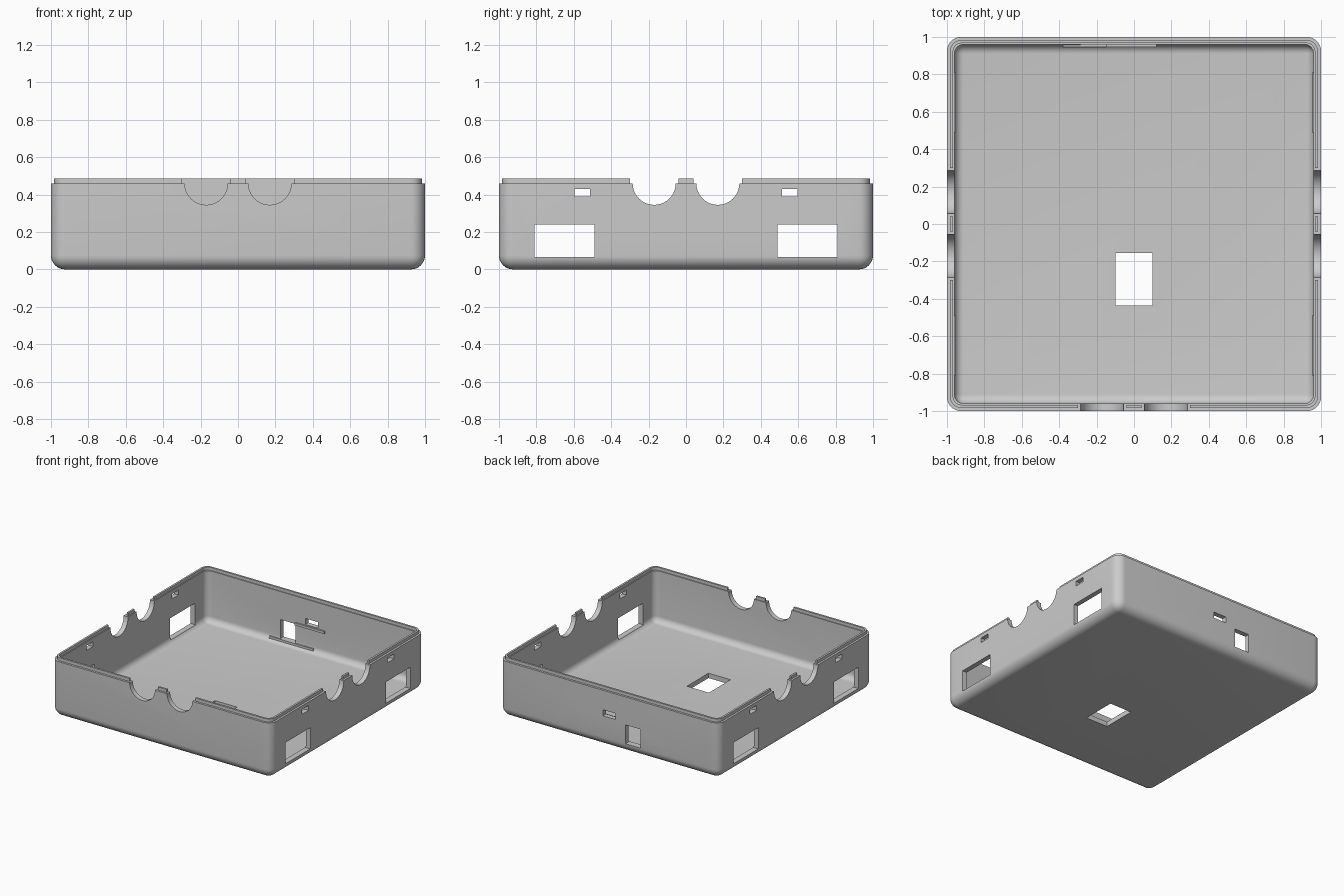
import bpy
import bmesh
from math import radians
from mathutils import Matrix, Vector

if "Cube" in bpy.data.objects:
    bpy.data.objects.remove(bpy.data.objects["Cube"], do_unlink=True)

WALL_TOP = 0.46
LIP_TOP = 0.485

grey = bpy.data.materials.new("plain_grey")
grey.use_nodes = True
grey.diffuse_color = (0.6, 0.6, 0.6, 1)
grey.node_tree.nodes["Principled BSDF"].inputs["Base Color"].default_value = (0.6, 0.6, 0.6, 1)


def finish(name, bm):
    bmesh.ops.recalc_face_normals(bm, faces=bm.faces)
    mesh = bpy.data.meshes.new(name)
    bm.to_mesh(mesh)
    bm.free()
    mesh.materials.append(grey)
    obj = bpy.data.objects.new(name, mesh)
    bpy.context.collection.objects.link(obj)
    return obj


def box(name, lo, hi, radius=0, round_bottom=False):
    """Box between two corners, with optional rounded uprights and bottom."""
    bm = bmesh.new()
    bmesh.ops.create_cube(bm, size=1)
    lo, hi = Vector(lo), Vector(hi)
    for v in bm.verts:
        v.co = (lo + hi) / 2 + v.co * (hi - lo)
    if radius:
        edges = []
        for e in bm.edges:
            a, b = (v.co.z for v in e.verts)
            if abs(a - b) > 0.001 or (round_bottom and a < lo.z + 0.001):
                edges.append(e)
        bmesh.ops.bevel(bm, geom=edges, offset=radius, segments=8,
                        profile=0.5, affect='EDGES', clamp_overlap=True)
    return finish(name, bm)


def cylinder(name, centre, radius, length, axis):
    bm = bmesh.new()
    turn = Matrix.Rotation(radians(90), 4, 'Y' if axis == 'X' else 'X')
    bmesh.ops.create_cone(bm, cap_ends=True, segments=64, radius1=radius,
                          radius2=radius, depth=length,
                          matrix=Matrix.Translation(centre) @ turn)
    return finish(name, bm)


def cut(target, cutter):
    """Subtract the cutter, then throw it away."""
    mod = target.modifiers.new("cut", 'BOOLEAN')
    mod.operation = 'DIFFERENCE'
    mod.solver = 'EXACT'
    mod.object = cutter
    bpy.context.view_layer.update()
    result = bpy.data.meshes.new_from_object(
        target.evaluated_get(bpy.context.evaluated_depsgraph_get()))
    target.modifiers.clear()
    target.data = result
    bpy.data.objects.remove(cutter, do_unlink=True)


# Tray shell with rounded corners and floor edges
tray = box("tray", (-1, -1, 0), (1, 1, WALL_TOP), 0.075, True)
cut(tray, box("cavity", (-0.96, -0.96, 0.04), (0.96, 0.96, 0.8), 0.05, True))

# Thin locating lip on top of the walls
lip = box("lip", (-0.983, -0.983, WALL_TOP - 0.002), (0.983, 0.983, LIP_TOP), 0.058)
cut(lip, box("lip_inside", (-0.967, -0.967, 0.3), (0.967, 0.967, 0.6), 0.045))

# Paired cable notches in the front and both side walls
for s in (-1, 1):
    cut(tray, cylinder("notch", (0, s * 0.17, WALL_TOP), 0.115, 2.4, 'X'))
    cut(tray, cylinder("notch", (s * 0.17, -1, WALL_TOP), 0.115, 0.2, 'Y'))
    a, b = sorted((s * 0.04, s * 0.3))
    cut(lip, box("gap", (-1.2, a, 0.4), (1.2, b, 0.6)))
    cut(lip, box("gap", (a, -1.2, 0.4), (b, -0.9, 0.6)))

    # Large port and small slot through both side walls
    a, b = sorted((s * 0.49, s * 0.81))
    cut(tray, box("port", (-1.2, a, 0.065), (1.2, b, 0.24)))
    a, b = sorted((s * 0.512, s * 0.597))
    cut(tray, box("slot", (-1.2, a, 0.39), (1.2, b, 0.43)))

# Back wall openings and the floor opening
cut(tray, box("back_slot", (-0.06, 0.9, 0.25), (0.055, 1.2, 0.3)))
cut(tray, box("back_port", (-0.285, 0.9, 0.075), (-0.15, 1.2, 0.23)))
cut(tray, box("floor_port", (-0.1, -0.435, -0.2), (0.1, -0.155, 0.2)))

# Small ribs inside the back wall, below its openings
box("upper_rib", (-0.15, 0.947, 0.225), (0.12, 0.965, 0.245))
box("lower_rib", (-0.38, 0.947, 0.055), (0.02, 0.965, 0.075))

# Smooth rounded corners, crisp edges elsewhere
for obj in (tray, lip):
    bpy.ops.object.select_all(action='DESELECT')
    obj.select_set(True)
    bpy.context.view_layer.objects.active = obj
    bpy.ops.object.shade_smooth_by_angle(angle=radians(30))
